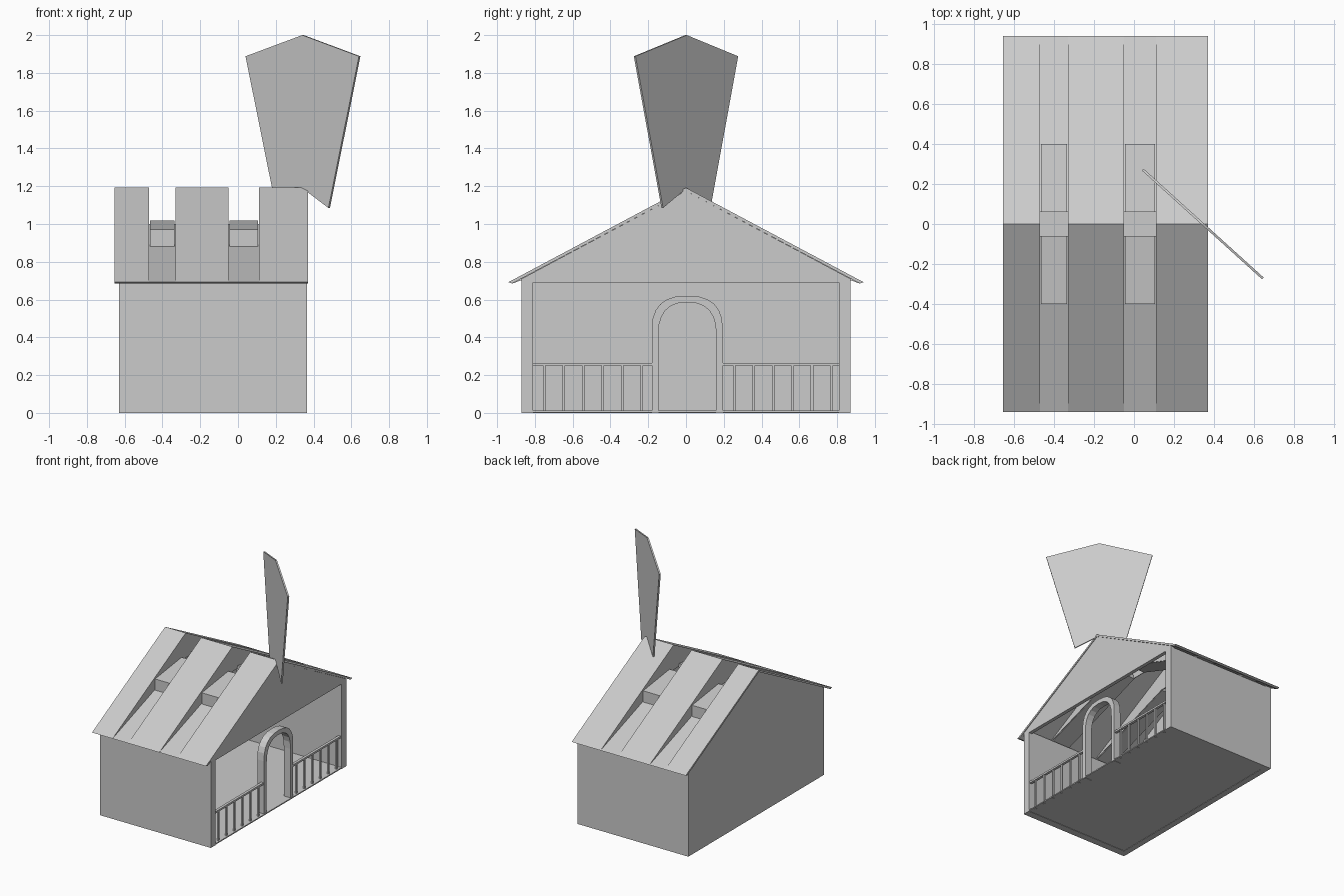
import bpy, bmesh, math
from mathutils import Vector

if "Cube" in bpy.data.objects:
    bpy.data.objects.remove(bpy.data.objects["Cube"])

grey = bpy.data.materials.new("plain_grey")
grey.use_nodes = True
grey.diffuse_color = (0.6, 0.6, 0.6, 1)
grey.node_tree.nodes["Principled BSDF"].inputs["Base Color"].default_value = (0.6, 0.6, 0.6, 1)


def extrude_outline(name, points, offset):
    """Solid made by sweeping a flat outline along an offset."""
    bm = bmesh.new()
    face = bm.faces.new([bm.verts.new(p) for p in points])
    swept = bmesh.ops.extrude_face_region(bm, geom=[face], use_keep_orig=True)
    moved = [v for v in swept["geom"] if isinstance(v, bmesh.types.BMVert)]
    bmesh.ops.translate(bm, vec=offset, verts=moved)
    bmesh.ops.recalc_face_normals(bm, faces=bm.faces)
    mesh = bpy.data.meshes.new(name)
    bm.to_mesh(mesh)
    bm.free()
    mesh.materials.append(grey)
    obj = bpy.data.objects.new(name, mesh)
    bpy.context.collection.objects.link(obj)
    return obj


def prism(name, profile, x0, x1):
    return extrude_outline(name, [(x0, y, z) for y, z in profile], (x1 - x0, 0, 0))


def box(name, x0, x1, y0, y1, z0, z1):
    return prism(name, [(y0, z0), (y1, z0), (y1, z1), (y0, z1)], x0, x1)


def mirrored(half):
    """Complete a profile that is symmetric about y = 0."""
    return half + [(-y, z) for y, z in reversed(half) if abs(y) > 1e-6]


LEFT, RIGHT = -0.63, 0.365
WALL, EAVE = 0.87, 0.69

# Floor and walls
box("floor", LEFT + 0.01, RIGHT, -0.82, 0.82, 0.003, 0.012)
for side, label in ((-1, "front"), (1, "back")):
    y0, y1 = sorted((side * WALL, side * 0.81))
    box(label + "_wall", LEFT, RIGHT, y0, y1, 0, 0.705)
prism("closed_end_wall", mirrored([(0, 1.175), (WALL, 0.71), (WALL, 0)]), LEFT, LEFT + 0.05)
prism("open_end_gable", mirrored([(0, 1.175), (WALL, 0.71), (WALL, EAVE)]), RIGHT - 0.03, RIGHT)

# Roof strips, running over the ridge
chevron = [(-0.94, 0.692), (0, 1.192), (0.94, 0.692), (0.92, 0.685), (0, 1.175), (-0.92, 0.685)]
strips = [(-0.655, -0.47), (-0.33, -0.05), (0.11, 0.37)]
for i, (x0, x1) in enumerate(strips):
    prism(f"roof_strip_{i + 1}", chevron, x0, x1)

# Recessed bays between the strips
cheek = mirrored([(0, 1.185), (0.93, 0.69), (0.4, 0.87), (0.06, 0.99)])
for i in range(2):
    x0, x1 = strips[i][1], strips[i + 1][0]
    prism(f"bay_{i + 1}_cheek_a", cheek, x0 - 0.006, x0)
    prism(f"bay_{i + 1}_cheek_b", cheek, x1, x1 + 0.006)
    for s, label in ((-1, "front"), (1, "back")):
        slope = [(0.94, 0.692), (0.06, 1.0), (0.06, 0.988), (0.92, 0.685)]
        dormer = [(0.4, 0.875), (0.4, 0.972), (0.06, 1.018), (0.06, 0.995)]
        prism(f"bay_{i + 1}_{label}_slope", [(s * y, z) for y, z in slope], x0, x1)
        prism(f"bay_{i + 1}_{label}_dormer", [(s * y, z) for y, z in dormer], x0 + 0.005, x1 - 0.005)


# Doorway arch
def arch_line(width, height, spring, steps=12):
    line = [(width, 0)]
    for k in range(steps + 1):
        a = math.pi * k / steps
        c, s = math.cos(a), math.sin(a)
        line.append((math.copysign(abs(c) ** 0.8, c) * width, spring + height * abs(s) ** 0.8))
    return line + [(-width, 0)]


arch = arch_line(0.188, 0.18, 0.44) + arch_line(0.153, 0.175, 0.41)[::-1]
prism("doorway_arch", [(y + 0.007, z) for y, z in arch], 0.3, 0.36)

# Railings either side of the arch
for label, start, y0, y1 in (("front", -0.75, -0.81, -0.18), ("back", 0.255, 0.195, 0.81)):
    box(label + "_handrail", 0.335, 0.357, y0, y1, 0.25, 0.265)
    for k in range(6):
        y = start + 0.103 * k
        box(f"{label}_baluster_{k + 1}", 0.339, 0.353, y - 0.007, y + 0.007, 0, 0.252)

# Upright fan-shaped plate, set diagonally and notched over the ridge
along = Vector((0.74, -0.67, 0)).normalized()
across = Vector((0.67, 0.74, 0)).normalized() * 0.012
centre = Vector((0.344, 0, 0)) - across / 2
fan = [(0, 2.0), (0.405, 1.888), (0.187, 1.085), (0, 1.19), (-0.187, 1.085), (-0.405, 1.888)]
extrude_outline("fan_plate", [centre + along * u + Vector((0, 0, z)) for u, z in fan], across)
